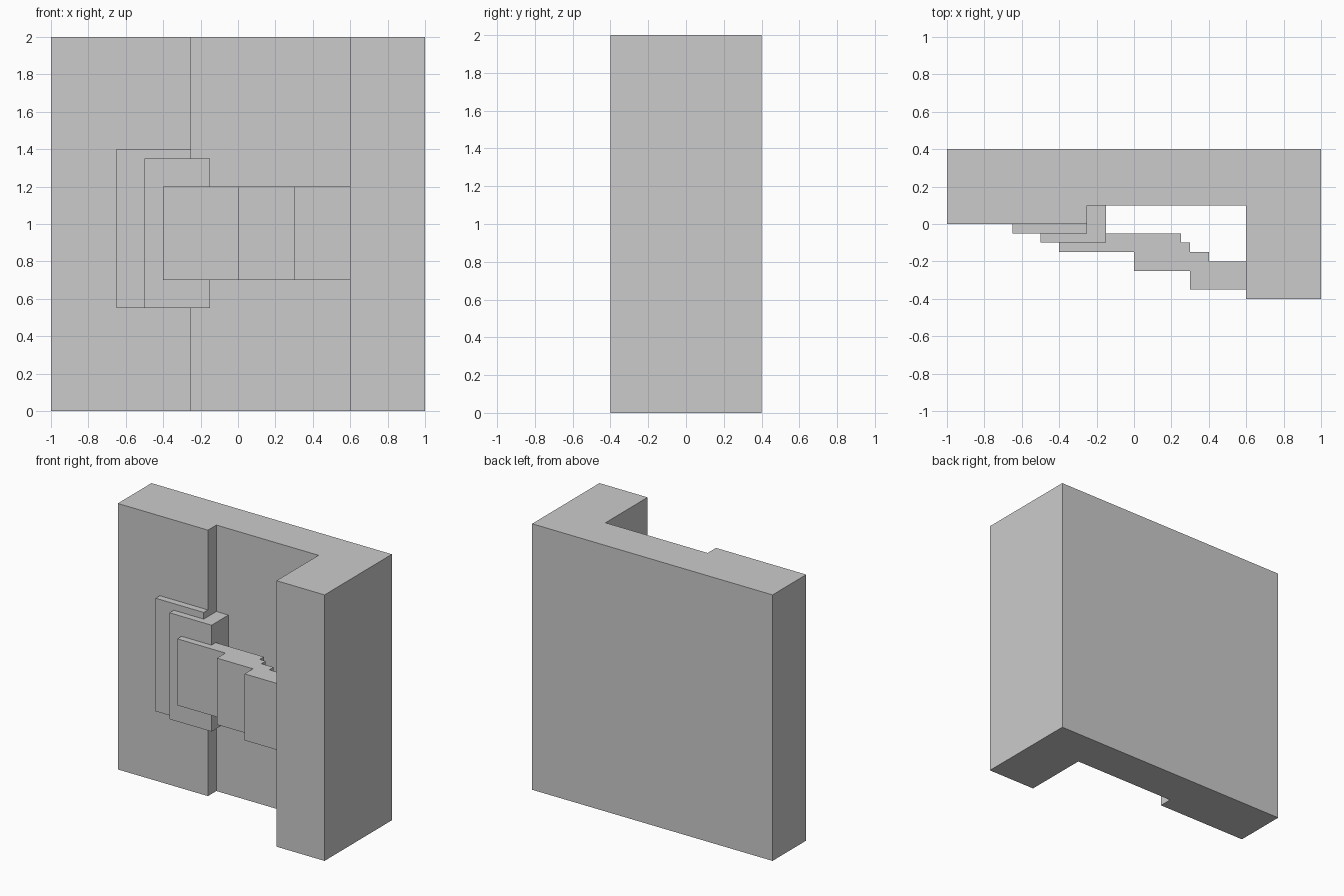
import bpy
import bmesh

if "Cube" in bpy.data.objects:
    bpy.data.objects.remove(bpy.data.objects["Cube"])


def extrude_profile(name, points, z0, z1):
    """Closed prism from an XY outline, extruded from z0 up to z1."""
    bm = bmesh.new()
    base = bm.faces.new([bm.verts.new((x, y, z0)) for x, y in points])
    top = bmesh.ops.extrude_face_region(bm, geom=[base])["geom"]
    bmesh.ops.translate(bm, vec=(0, 0, z1 - z0),
                        verts=[g for g in top if isinstance(g, bmesh.types.BMVert)])
    bmesh.ops.recalc_face_normals(bm, faces=bm.faces)
    mesh = bpy.data.meshes.new(name)
    bm.to_mesh(mesh)
    bm.free()
    obj = bpy.data.objects.new(name, mesh)
    bpy.context.collection.objects.link(obj)
    return obj


# Wall with a shallow recess and a deep right-hand jamb
extrude_profile("wall", [(-1, 0.4), (-1, 0), (-0.25, 0), (-0.25, 0.1),
                         (0.6, 0.1), (0.6, -0.4), (1, -0.4), (1, 0.4)], 0, 2)

# Flat plate on the raised wall face
extrude_profile("back_plate", [(-0.65, -0.05), (-0.25, -0.05),
                               (-0.25, 0), (-0.65, 0)], 0.55, 1.4)

# Plate that wraps around the corner into the recess
extrude_profile("corner_plate", [(-0.5, -0.1), (-0.15, -0.1), (-0.15, 0.1),
                                 (-0.25, 0.1), (-0.25, -0.05), (-0.5, -0.05)], 0.55, 1.35)

# Stepped arm bridging from the plate to the jamb
extrude_profile("stepped_arm", [(-0.4, -0.15), (0, -0.15), (0, -0.25), (0.3, -0.25),
                                (0.3, -0.35), (0.6, -0.35), (0.6, -0.2), (0.4, -0.2),
                                (0.4, -0.15), (0.3, -0.15), (0.3, -0.1), (0.25, -0.1),
                                (0.25, -0.05), (-0.15, -0.05), (-0.15, -0.1),
                                (-0.4, -0.1)], 0.7, 1.2)
